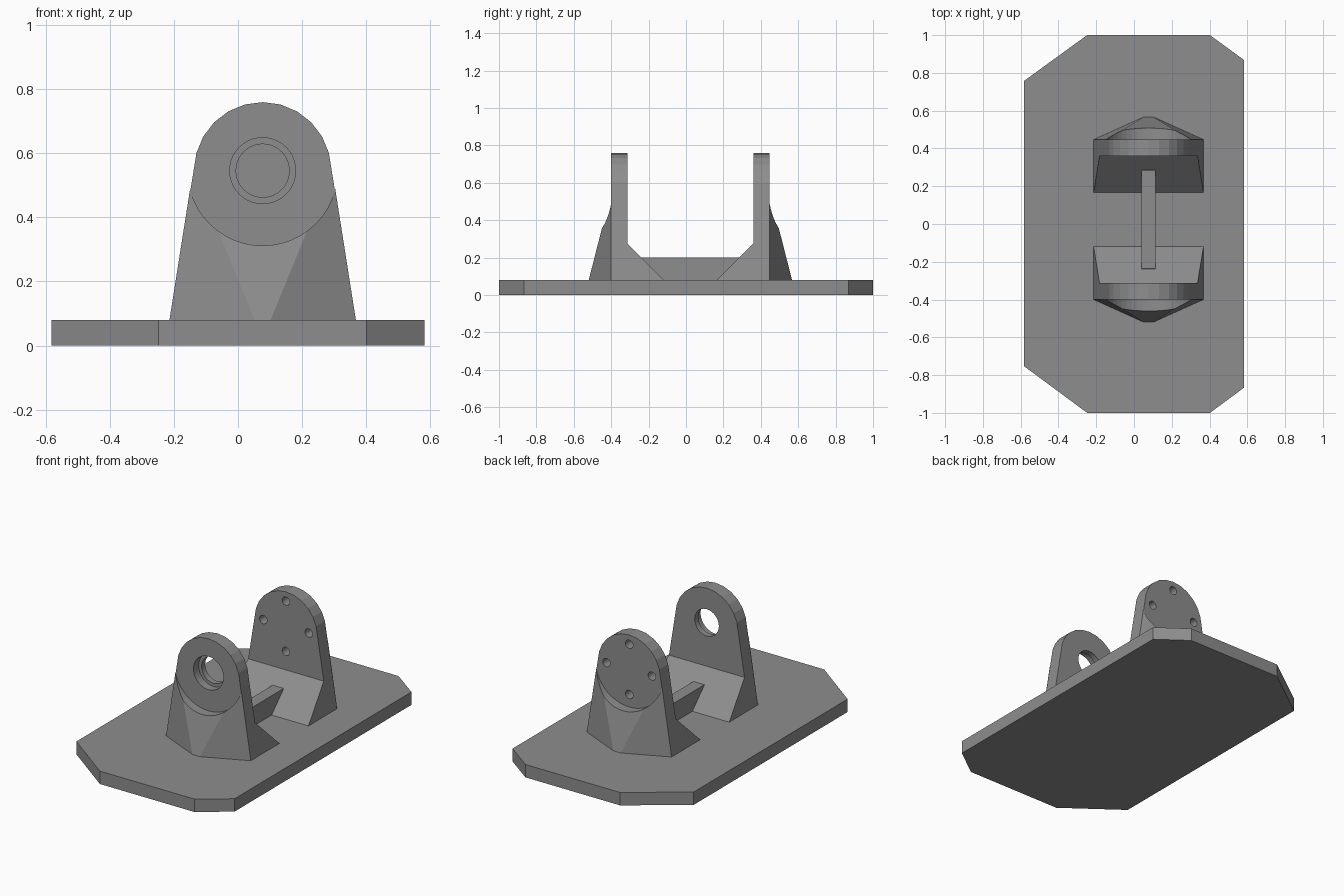
import bpy, bmesh, math

if "Cube" in bpy.data.objects:
    bpy.data.objects.remove(bpy.data.objects["Cube"])

CX, CY, CZ = 0.077, 0.0235, 0.546   # pivot axis position, and mid-plane between the lugs
BASE_TOP = 0.08
OUTER, INNER, TOE, TIP = 0.4235, 0.337, 0.142, 0.5435   # distances from the mid-plane

dark_grey = bpy.data.materials.new("dark_grey")
dark_grey.diffuse_color = (0.27, 0.27, 0.27, 1)
dark_grey.use_nodes = True
dark_grey.node_tree.nodes["Principled BSDF"].inputs["Base Color"].default_value = dark_grey.diffuse_color


def add_object(name, bm):
    bmesh.ops.recalc_face_normals(bm, faces=bm.faces)
    mesh = bpy.data.meshes.new(name)
    bm.to_mesh(mesh)
    bm.free()
    mesh.materials.append(dark_grey)
    ob = bpy.data.objects.new(name, mesh)
    bpy.context.collection.objects.link(ob)
    return ob


def prism(name, pts, axis, a, b):
    """Extrude a 2D outline along an axis from a to b."""
    place = {'x': lambda p, t: (t, p[0], p[1]),
             'y': lambda p, t: (p[0], t, p[1]),
             'z': lambda p, t: (p[0], p[1], t)}[axis]
    bm = bmesh.new()
    lo = [bm.verts.new(place(p, a)) for p in pts]
    hi = [bm.verts.new(place(p, b)) for p in pts]
    bm.faces.new(lo)
    bm.faces.new(hi)
    n = len(pts)
    for i in range(n):
        j = (i + 1) % n
        bm.faces.new((lo[i], lo[j], hi[j], hi[i]))
    return add_object(name, bm)


def hull(name, pts):
    bm = bmesh.new()
    for p in pts:
        bm.verts.new(p)
    bmesh.ops.convex_hull(bm, input=bm.verts)
    bmesh.ops.dissolve_limit(bm, angle_limit=0.01, verts=bm.verts, edges=bm.edges)
    return add_object(name, bm)


def circle(x, z, r, n):
    return [(x + r * math.cos(2 * math.pi * i / n), z + r * math.sin(2 * math.pi * i / n))
            for i in range(n)]


def boolean(ob, cutter, op='DIFFERENCE'):
    mod = ob.modifiers.new("cut", 'BOOLEAN')
    mod.operation, mod.object, mod.solver = op, cutter, 'EXACT'
    bpy.context.view_layer.objects.active = ob
    bpy.ops.object.modifier_apply(modifier=mod.name)
    bpy.data.objects.remove(cutter)


def drill(ob, x, z, r, s, d0, d1, n):
    boolean(ob, prism("drill_cutter", circle(x, z, r, n), 'y', CY + s * d0, CY + s * d1))


# Base plate with clipped corners
prism("base_plate", [(-0.248, 1), (0.402, 1), (0.583, 0.868), (0.583, -0.866), (0.402, -1),
                     (-0.248, -1), (-0.583, -0.752), (-0.583, 0.757)], 'z', 0, BASE_TOP)

# Rib joining the two lugs
prism("center_rib", [(CY - 0.26, 0.2), (CY + 0.26, 0.2), (CY + 0.33, 0.14), (CY + 0.33, BASE_TOP),
                     (CY - 0.33, BASE_TOP), (CY - 0.33, 0.14)], 'x', CX - 0.038, CX + 0.038)

# Tapered lug outline with a rounded head, seen from the front
outline = [(CX + 0.291, BASE_TOP)]
for k in range(1, 12):
    a = math.radians(15 * k)
    outline.append((CX + 0.214 * math.cos(a), CZ + 0.214 * math.sin(a)))
outline.append((CX - 0.291, BASE_TOP))


def make_side(label, s):
    def y(d):
        return CY + s * d

    # Lug: front outline intersected with the side profile that has the sloped foot
    lug = prism(label + "_lug", outline, 'y', y(0.1), y(0.5))
    side = [(y(OUTER), 0.0), (y(OUTER), 0.9), (y(INNER), 0.9), (y(INNER), 0.275),
            (y(TOE), BASE_TOP), (y(TOE), 0.0)]
    boolean(lug, prism("side_cutter", side, 'x', -0.5, 0.7), 'INTERSECT')

    # Outer buttress, relieved around the round boss face
    pts = []
    for m in (-1, 1):
        pts += [(CX + m * 0.291, y(OUTER), BASE_TOP), (CX + m * 0.025, y(TIP), BASE_TOP),
                (CX + m * 0.217, y(OUTER), 0.55)]
    buttress = hull(label + "_buttress", pts)
    drill(buttress, CX, CZ, 0.234, s, 0.38, 0.7, 48)
    return lug


# Front lug: stepped bearing bore
front = make_side("front", -1)
drill(front, CX, CZ, 0.083, -1, 0.3, 0.5, 40)
drill(front, CX, CZ, 0.103, -1, 0.372, 0.5, 40)

# Back lug: four bolt holes
back = make_side("back", 1)
for dx, dz in ((1, 0), (-1, 0), (0, 1), (0, -1)):
    drill(back, CX + 0.156 * dx, CZ + 0.156 * dz, 0.026, 1, 0.3, 0.5, 20)
